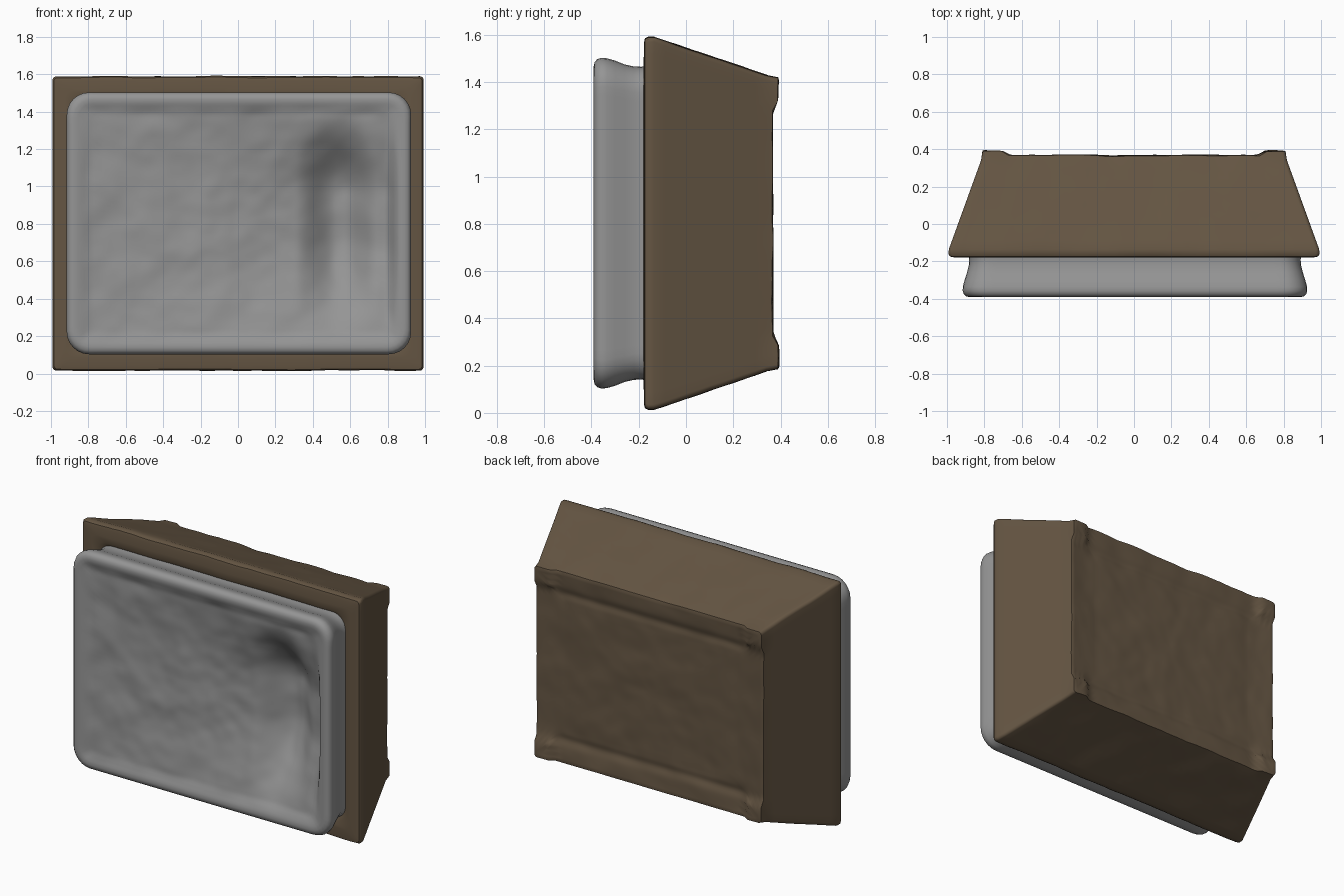
import bpy, bmesh, math
from mathutils import Vector, noise

if "Cube" in bpy.data.objects:
    bpy.data.objects.remove(bpy.data.objects["Cube"])

CZ = 0.803  # height of the model's centre


def ring(hw, hh, r, y, cx=0.0, nx=40, nz=30, nc=6):
    """Rounded rectangle in the XZ plane, evenly sampled on sides and corners."""
    pts = []
    corners = [(1, 1, 0), (-1, 1, 90), (-1, -1, 180), (1, -1, 270)]
    for k, (sx, sz, a0) in enumerate(corners):
        for i in range(nc + 1):
            a = math.radians(a0 + 90 * i / nc)
            pts.append(Vector((cx + sx * (hw - r) + r * math.cos(a), y,
                               CZ + sz * (hh - r) + r * math.sin(a))))
        a = math.radians(a0 + 90)
        tx, tz, _ = corners[(k + 1) % 4]
        end = Vector((cx + tx * (hw - r) + r * math.cos(a), y,
                      CZ + tz * (hh - r) + r * math.sin(a)))
        start, n = pts[-1], (nx, nz)[k % 2]
        pts += [start.lerp(end, i / n) for i in range(1, n)]
    return pts


def loft(name, rings, deform, color, angle=40):
    """Skin the rings in order and cap the last one."""
    bm = bmesh.new()
    loops = [[bm.verts.new(deform(p)) for p in r] for r in rings]
    for a, b in zip(loops, loops[1:]):
        for i in range(len(a)):
            j = (i + 1) % len(a)
            bm.faces.new((a[i], a[j], b[j], b[i]))
    bm.faces.new(loops[-1])
    bmesh.ops.recalc_face_normals(bm, faces=bm.faces)
    mesh = bpy.data.meshes.new(name)
    bm.to_mesh(mesh)
    bm.free()
    # keep the outside facing out
    far = max(mesh.polygons, key=lambda f: abs(f.center.y))
    if far.normal.y * far.center.y < 0:
        mesh.flip_normals()
    obj = bpy.data.objects.new(name, mesh)
    bpy.context.collection.objects.link(obj)
    mat = bpy.data.materials.new(name + "_color")
    mat.diffuse_color = (*color, 1)
    mat.use_nodes = True
    mat.node_tree.nodes["Principled BSDF"].inputs["Base Color"].default_value = mat.diffuse_color
    mesh.materials.append(mat)
    bpy.ops.object.select_all(action='DESELECT')
    obj.select_set(True)
    bpy.context.view_layer.objects.active = obj
    bpy.ops.object.shade_smooth_by_angle(angle=math.radians(angle))
    return obj


def smooth(t):
    t = min(max(t, 0), 1)
    return t * t * (3 - 2 * t)


def lumps(p, size):
    return noise.noise(p * 5) * size + noise.noise(p * 12) * size * 0.4


# tapered casing: corner pads on the back, shallow grooves along top and bottom
def casing_shape(p):
    p = p.copy()
    ax, az = abs(p.x), abs(p.z - CZ)
    if p.y > 0.345:
        pad = smooth((ax - 0.67) / 0.04) * smooth((az - 0.48) / 0.04)
        groove = math.exp(-((az - 0.47) / 0.03) ** 2) * smooth((0.72 - ax) / 0.1)
        p.y += 0.024 * pad - 0.010 * groove + lumps(p, 0.007)
    return p + Vector((0, 0, lumps(p, 0.006)))


casing = [ring(*a) for a in (
    (0.870, 0.655, 0.08, -0.165), (0.895, 0.680, 0.08, -0.180),
    (0.925, 0.715, 0.05, -0.178), (0.965, 0.762, 0.025, -0.178),
    (0.984, 0.780, 0.02, -0.174), (0.992, 0.787, 0.02, -0.160),
    (0.990, 0.787, 0.02, -0.135))]
for i in range(1, 11):
    t = i / 10
    casing.append(ring(0.990 - 0.172 * t, 0.787 - 0.161 * t, 0.02, -0.135 + 0.475 * t))
casing.append(ring(0.810, 0.616, 0.02, 0.366))
for i in range(1, 17):
    casing.append(ring(0.81 - 0.0125 * i, 0.615 - 0.0125 * i, 0.02, 0.370 - 0.0009 * i))
for i in range(1, 21):
    s = 1 - 0.048 * i
    casing.append(ring(0.61 * s, 0.415 * s, 0.02 * s, 0.356))
loft("casing", casing, casing_shape, (0.13, 0.092, 0.056))


# rounded front slab: wide dish with a deep uneven hollow on the right
def slab_shape(p):
    p = p.copy()
    if p.y < -0.36:
        x, z = p.x - 0.005, p.z
        edge = min(0.855 - abs(x), 0.645 - abs(z - CZ))
        fade = smooth(edge / 0.07)
        bowl = max(0, 1 - (x / 0.86) ** 2) * max(0, 1 - ((z - CZ) / 0.645) ** 2)
        across = (0.35 * smooth((x + 0.25) / 0.75) + 0.65 * smooth((x - 0.30) / 0.23)
                  - 0.60 * smooth((x - 0.55) / 0.20))
        height = smooth((1.38 - z) / 0.42) * smooth((z - 0.12) / 0.6)
        p.y += fade * (0.012 + 0.2 * across * height + lumps(p, 0.010)) + 0.04 * bowl
    return p


slab = [ring(*a, 0.005) for a in (
    (0.890, 0.665, 0.11, -0.160), (0.886, 0.662, 0.11, -0.190),
    (0.888, 0.663, 0.11, -0.220), (0.898, 0.672, 0.11, -0.260),
    (0.911, 0.688, 0.12, -0.300), (0.920, 0.698, 0.12, -0.335),
    (0.921, 0.700, 0.12, -0.358), (0.915, 0.694, 0.12, -0.376),
    (0.903, 0.681, 0.11, -0.387), (0.884, 0.662, 0.10, -0.391),
    (0.860, 0.640, 0.08, -0.388))]
for i in range(1, 50):
    s = 1 - i / 50
    slab.append(ring(0.860 * s, 0.640 * s, 0.08 * s, -0.386, 0.005))
loft("front_slab", slab, slab_shape, (0.30, 0.30, 0.30), angle=60)
